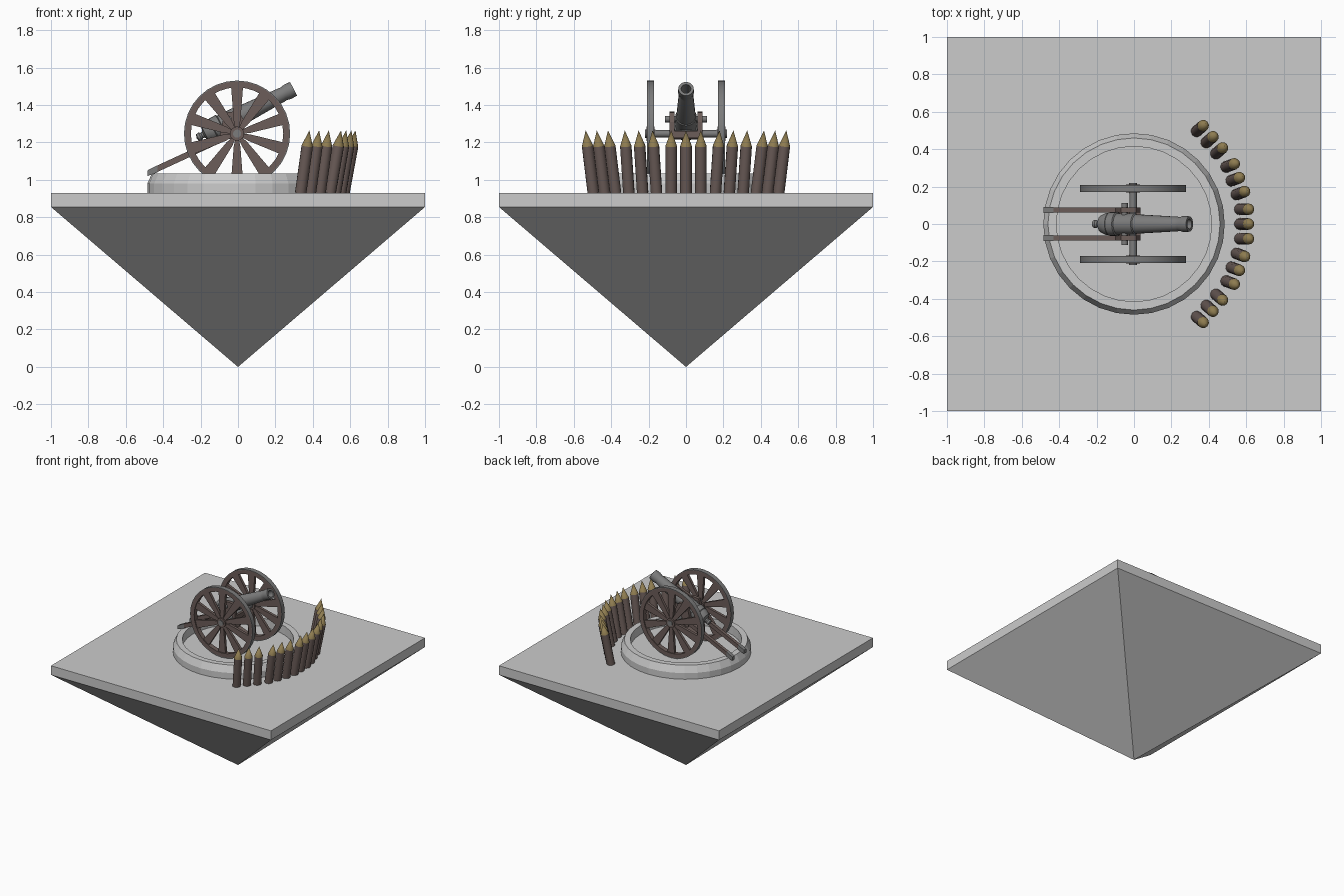
import bpy, bmesh
from math import sin, cos, pi, radians
from mathutils import Matrix, Vector

if "Cube" in bpy.data.objects:
    bpy.data.objects.remove(bpy.data.objects["Cube"])


def material(name, rgb):
    m = bpy.data.materials.new(name)
    m.diffuse_color = (*rgb, 1)
    m.use_nodes = True
    m.node_tree.nodes["Principled BSDF"].inputs["Base Color"].default_value = m.diffuse_color
    return m


WOOD = material("wood", (0.15, 0.11, 0.10))
TIP = material("cut_wood", (0.27, 0.20, 0.08))
IRON = material("iron", (0.20, 0.20, 0.20))


def finish(name, bm, mat=None, smooth=False):
    bmesh.ops.remove_doubles(bm, verts=bm.verts, dist=1e-5)
    bmesh.ops.recalc_face_normals(bm, faces=bm.faces)
    me = bpy.data.meshes.new(name)
    bm.to_mesh(me)
    bm.free()
    ob = bpy.data.objects.new(name, me)
    bpy.context.collection.objects.link(ob)
    if mat:
        me.materials.append(mat)
    if smooth:
        bpy.ops.object.select_all(action='DESELECT')
        ob.select_set(True)
        bpy.context.view_layer.objects.active = ob
        bpy.ops.object.shade_smooth_by_angle(angle=radians(35))
    return ob


def lathe(name, profile, n, matrix=Matrix(), mat=None, closed=False, smooth=True):
    """Turn (radius, height) points about the local z axis."""
    bm = bmesh.new()
    rings = [[bm.verts.new(matrix @ Vector((r * cos(2 * pi * i / n), r * sin(2 * pi * i / n), h)))
              for i in range(n)] for r, h in profile]
    pairs = list(zip(rings, rings[1:])) + ([(rings[-1], rings[0])] if closed else [])
    for a, b in pairs:
        for i in range(n):
            j = (i + 1) % n
            bm.faces.new((a[i], a[j], b[j], b[i]))
    return finish(name, bm, mat, smooth)


def add_prism(bm, pts, y0, y1):
    """Extrude an (x, z) outline from y0 to y1."""
    a = [bm.verts.new((x, y0, z)) for x, z in pts]
    b = [bm.verts.new((x, y1, z)) for x, z in pts]
    bm.faces.new(a)
    bm.faces.new(b)
    for i in range(len(a)):
        j = (i + 1) % len(a)
        bm.faces.new((a[i], a[j], b[j], b[i]))


def prism(name, pts, y0, y1, mat=None):
    bm = bmesh.new()
    add_prism(bm, pts, y0, y1)
    return finish(name, bm, mat)


# Square slab and inverted pyramid under it
prism("base_slab", [(-1, 0.855), (1, 0.855), (1, 0.93), (-1, 0.93)], -1, 1)
bm = bmesh.new()
corners = [bm.verts.new((x, y, 0.855)) for x, y in ((-1, -1), (1, -1), (1, 1), (-1, 1))]
apex = bm.verts.new((0, 0, 0))
bm.faces.new(corners)
for i in range(4):
    bm.faces.new((corners[i], corners[(i + 1) % 4], apex))
finish("base_pyramid", bm)

# Round platform with raised bevelled rim
lathe("platform_ring", [(0, 0.93), (0.485, 0.93), (0.485, 0.98), (0.46, 1.034),
                        (0.415, 1.034), (0.415, 0.962), (0, 0.962)], 32, smooth=False)

# Stakes: five straight groups of three, leaning outward
for g, (x, y, deg) in enumerate([(0.59, 0, 0), (0.543, 0.24, 20.5), (0.405, 0.452, 41),
                                 (0.543, -0.24, -20.5), (0.405, -0.452, -41)]):
    a = radians(deg)
    for k in (-1, 0, 1):
        m = (Matrix.Translation((x - k * 0.079 * sin(a), y + k * 0.079 * cos(a), 0.93))
             @ Matrix.Rotation(a, 4, 'Z') @ Matrix.Translation((-0.024, 0, 0))
             @ Matrix.Rotation(radians(10.5), 4, 'Y'))
        lathe(f"stake_{g}_{k + 1}", [(0, 0), (0.031, 0), (0.031, 0.255), (0, 0.255)], 12, m, WOOD)
        lathe(f"stake_tip_{g}_{k + 1}", [(0, 0.255), (0.031, 0.255), (0, 0.34)], 12, m, TIP)

# Wheels
AX, AZ = -0.005, 1.247
for s, side in ((-1, "near"), (1, "far")):
    m = Matrix.Translation((AX, s * 0.19, AZ)) @ Matrix.Rotation(pi / 2, 4, 'X')
    lathe(f"wheel_rim_{side}", [(0.279, -0.019), (0.279, 0.019), (0.247, 0.019), (0.247, -0.019)],
          32, m, WOOD, True)
    lathe(f"wheel_tyre_{side}", [(0.284, -0.019), (0.284, 0.019), (0.278, 0.019), (0.278, -0.019)],
          32, m, IRON, True)
    bm = bmesh.new()
    for i in range(10):
        a = radians(90 + 36 * i)
        outline = [(0.02, -0.008), (0.07, -0.018), (0.252, -0.032),
                   (0.252, 0.032), (0.07, 0.018), (0.02, 0.008)]
        add_prism(bm, [(AX + u * cos(a) - v * sin(a), AZ + u * sin(a) + v * cos(a))
                       for u, v in outline], s * 0.19 - 0.011, s * 0.19 + 0.011)
    finish(f"wheel_spokes_{side}", bm, WOOD)
    lathe(f"wheel_hub_{side}", [(0, -0.022), (0.038, -0.022), (0.038, 0.022), (0, 0.022)], 16, m, WOOD)
    lathe(f"hub_cap_{side}", [(0, -0.028), (0.022, -0.028), (0.022, 0.028), (0, 0.028)], 12, m, IRON)

    # Trail beam, its iron shoe, and the cheek plate on this side
    y0, y1 = s * 0.062, s * 0.088
    prism(f"trail_{side}", [(-0.44, 1.038), (0.03, 1.255), (0.03, 1.29), (-0.44, 1.073)], y0, y1, WOOD)
    prism(f"trail_shoe_{side}", [(-0.485, 1.02), (-0.43, 1.04), (-0.43, 1.079), (-0.485, 1.05)],
          s * 0.06, s * 0.09, IRON)
    prism(f"cheek_{side}", [(-0.10, 1.225), (0.035, 1.225), (0.035, 1.31), (0.01, 1.36), (-0.025, 1.365),
                            (-0.07, 1.36), (-0.085, 1.30)], y0, y1, WOOD)

# Axle, trunnions and the bed between the cheeks
side_on = Matrix.Rotation(pi / 2, 4, 'X')
lathe("axle", [(0, -0.2), (0.02, -0.2), (0.02, 0.2), (0, 0.2)], 12,
      Matrix.Translation((AX, 0, AZ)) @ side_on, IRON)
lathe("trunnions", [(0, -0.112), (0.017, -0.112), (0.017, 0.112), (0, 0.112)], 12,
      Matrix.Translation((-0.05, 0, 1.325)) @ side_on, IRON)
prism("carriage_bed", [(-0.10, 1.215), (0.035, 1.225), (0.035, 1.262), (-0.10, 1.235)], -0.07, 0.07, WOOD)

# Barrel: turned profile with open bore, measured back from the muzzle
tilt = Matrix.Translation((0.297, 0, 1.487)) @ Matrix.Rotation(radians(63), 4, 'Y')
lathe("barrel", [(0, -0.12), (0.026, -0.12), (0.026, 0), (0.041, 0), (0.043, -0.035), (0.037, -0.06),
                 (0.039, -0.07), (0.052, -0.32), (0.057, -0.325), (0.057, -0.43), (0.064, -0.435),
                 (0.064, -0.475), (0.06, -0.48), (0.06, -0.495), (0.045, -0.53), (0.018, -0.54),
                 (0.016, -0.55), (0.022, -0.56), (0.02, -0.575), (0, -0.582)], 20, tilt, IRON)
